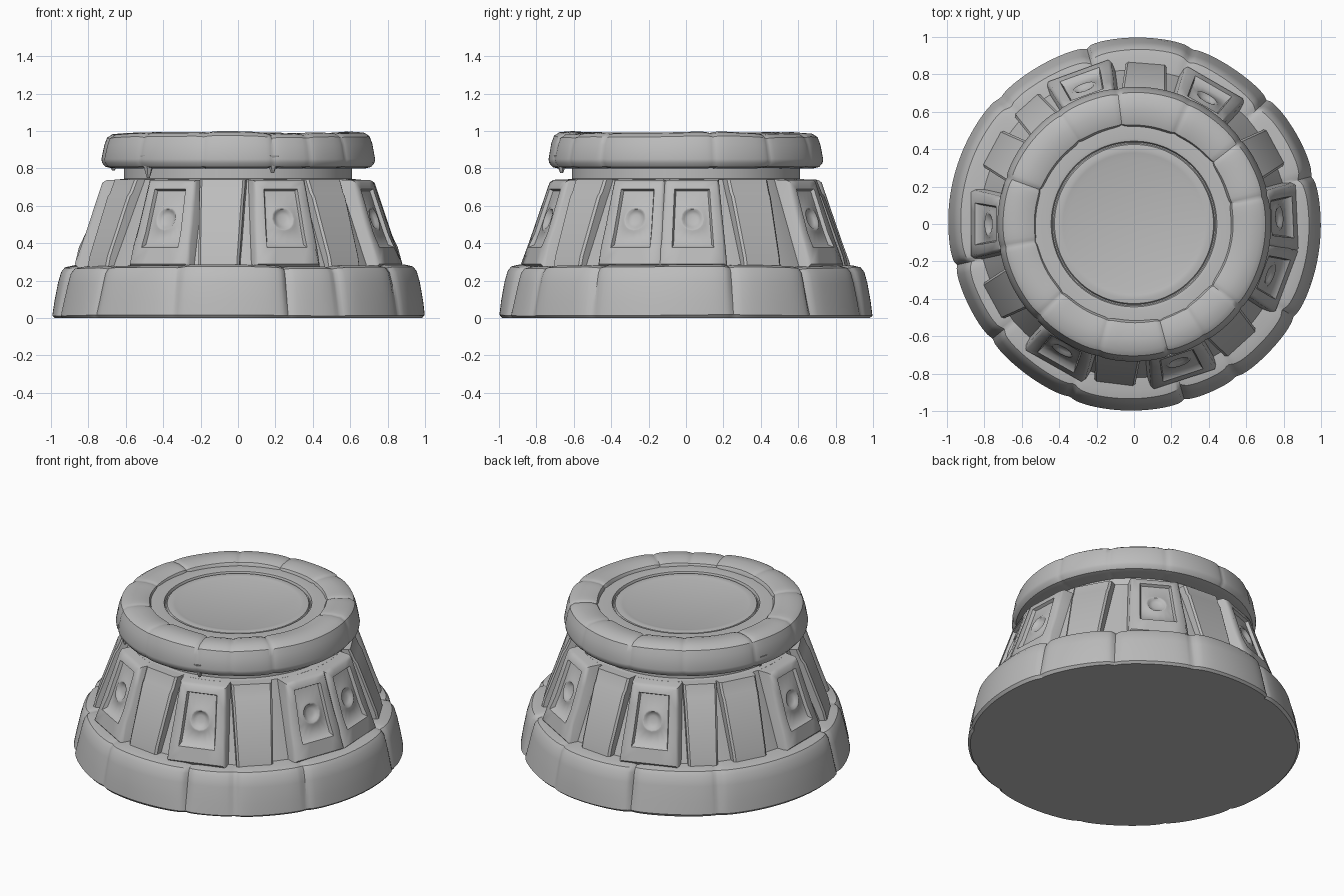
import bpy, bmesh, math, random
from mathutils import Vector, Matrix

random.seed(4)
if "Cube" in bpy.data.objects:
    bpy.data.objects.remove(bpy.data.objects["Cube"], do_unlink=True)

stone = bpy.data.materials.new("grey stone")
stone.use_nodes = True
grey = (0.5, 0.5, 0.5, 1)
stone.diffuse_color = grey
stone.node_tree.nodes["Principled BSDF"].inputs["Base Color"].default_value = grey


def finish(bm, name, angle=35):
    bmesh.ops.remove_doubles(bm, verts=bm.verts, dist=0.0005)
    bmesh.ops.recalc_face_normals(bm, faces=bm.faces)
    mesh = bpy.data.meshes.new(name)
    bm.to_mesh(mesh)
    bm.free()
    mesh.materials.append(stone)
    ob = bpy.data.objects.new(name, mesh)
    bpy.context.collection.objects.link(ob)
    bpy.ops.object.select_all(action='DESELECT')
    ob.select_set(True)
    bpy.context.view_layer.objects.active = ob
    bpy.ops.object.shade_smooth_by_angle(angle=math.radians(angle))


def skin(bm, loops, closed=False):
    """Bridge equal-length closed loops of points with quads."""
    rows = [[bm.verts.new(p) for p in loop] for loop in loops]
    n = len(rows[0])
    pairs = list(zip(rows, rows[1:])) + ([(rows[-1], rows[0])] if closed else [])
    for a, b in pairs:
        for i in range(n):
            j = (i + 1) % n
            bm.faces.new((a[i], a[j], b[j], b[i]))
    return rows


def lathe(name, profile, steps=128):
    bm = bmesh.new()
    turns = [math.tau * i / steps for i in range(steps)]
    skin(bm, [[(r * math.cos(t), r * math.sin(t), z) for t in turns] for r, z in profile])
    finish(bm, name)


def stone_ring(name, profile, centre, blocks, depth, low, closed=False, steps=360, wave=0.0):
    """Lathe worn blocks; blocks = (seam angle, size of the block that follows).
    Wear grows from the share `low` at the lowest points to full at the top."""
    def shape(deg):
        size, gap = 0, 999
        for k, (seam, s) in enumerate(blocks):
            gap = min(gap, abs((deg - seam + 180) % 360 - 180))
            after = (deg - seam) % 360
            following, s2 = blocks[(k + 1) % len(blocks)]
            width = (following - seam) % 360
            if after < width:
                # block size fades to the neighbour's so only a small step is left
                size = s + (s2 - s) * 0.6 * (after / width) ** 2
        return size - depth * (0.4 * math.exp(-(gap / 3.5) ** 2) + 0.6 * math.exp(-(gap / 1.1) ** 2))

    cr, cz = centre
    z0, z1 = min(p[1] for p in profile), max(p[1] for p in profile)
    sizes = [shape(360 * i / steps) for i in range(steps)]
    loops = []
    for r, z in profile:
        wear = low + (1 - low) * min(1, 2 * (z - z0) / (z1 - z0))
        loop = []
        for i in range(steps):
            t = math.tau * i / steps
            s = 1 + (sizes[i] - 1) * wear
            rr = cr + (r - cr) * s
            zz = cz + (z - cz) * s
            if z > cz:
                zz += wave * (math.sin(3 * t + 1) + 0.6 * math.sin(7 * t))
            loop.append((rr * math.cos(t), rr * math.sin(t), zz))
        loops.append(loop)
    bm = bmesh.new()
    skin(bm, loops, closed)
    finish(bm, name)


# Heavy foot ring made of worn blocks
foot_blocks = [(15, .99), (43, .97), (72, 1.0), (105, .968), (137, .995), (193, .973),
               (219, .975), (250, 1.0), (286, .975), (304, .99), (330, 1.0)]
stone_ring("foot_ring",
           [(0, 0), (.985, 0), (1.0, .015), (.992, .09), (.975, .19), (.958, .25),
            (.938, .275), (.895, .285), (.76, .287), (0, .287)],
           (0, 0), foot_blocks, 0.024, 0.5, wave=0.002)

# Sloping core and neck
lathe("core", [(0, .26), (.832, .26), (.648, .74), (.61, .745), (.61, .82), (0, .82)])

# Top ring of blocks
top_blocks = [(12, 1.0), (38, .96), (66, 1.02), (97, .98), (124, 1.0), (160, .96),
              (190, .98), (224, 1.0), (255, 1.03), (285, .98), (302, 1.02), (322, 1.0)]
stone_ring("top_ring",
           [(.52, .80), (.68, .80), (.712, .808), (.73, .83), (.733, .85), (.718, .93),
            (.703, .97), (.675, .988), (.61, .993), (.56, .989), (.53, .98), (.517, .955)],
           (.62, .88), top_blocks, 0.07, 0.5, closed=True, wave=0.003)

# Shallow dish inside the top ring
lathe("dish", [(.56, .80), (.56, .962), (.52, .962), (.46, .966), (.443, .963), (.437, .946),
               (.431, .946), (.425, .958), (.40, .962), (.38, .96), (.35, .952), (0, .951)])

# Square outline, walked corner to corner; also mapped onto a circle
side = [-1, -.5, 0, .5]
square = ([(a, -1) for a in side] + [(1, a) for a in side] +
          [(-a, 1) for a in side] + [(-1, -a) for a in side])


def face_r(z):
    """Leaning panel front that steps out into a small foot."""
    lean = .72 + .33 * (.74 - z)
    step = max(0, min(1, (.40 - z) / .05))
    return min(.872, lean + .025 * step)


def framed_panel(angle):
    turn = Matrix.Rotation(math.radians(angle), 3, 'Z')

    def point(u, z, sink):
        return turn @ Vector((face_r(z) - sink, u, z))

    def rect(wb, wt, z0, z1, sink):
        loop = []
        for a, b in square:
            f = (b + 1) / 2
            loop.append(point(a * (wb + (wt - wb) * f), z0 + (z1 - z0) * f, sink))
        return loop

    def disc(rad, sink):
        return [point(a * rad / math.hypot(a, b), .53 + b * rad / math.hypot(a, b), sink)
                for a, b in square]

    bm = bmesh.new()
    rows = skin(bm, [
        rect(.19, .15, .26, .742, .16), rect(.185, .145, .265, .738, .02),
        rect(.17, .13, .29, .725, .0), rect(.112, .094, .378, .69, .0),
        rect(.102, .085, .392, .68, .02), disc(.075, .018), disc(.064, .011),
        disc(.054, .013), disc(.044, .026), disc(.022, .033)])
    bm.faces.new(rows[-1])
    finish(bm, "framed_panel", 50)


def plain_slab(angle, width):
    turn = Matrix.Rotation(math.radians(angle), 3, 'Z')
    bm = bmesh.new()
    loops = []
    # (height, front radius, share of the half width)
    for z, r, w in [(.26, .865, .9), (.33, .85, .91), (.65, .735, .98), (.67, .72, .99), (.742, .69, 1)]:
        w *= width
        pts = [(-w - .01, .55), (-w, r - .012), (-w + .012, r),
               (w - .012, r), (w, r - .012), (w + .01, .55)]
        loops.append([turn @ Vector((q, u, z)) for u, q in pts])
    rows = skin(bm, loops)
    bm.faces.new(rows[0])
    bm.faces.new(rows[-1])
    finish(bm, "plain_slab", 25)


# Framed panels and plain slabs around the core
for a in (2.5, 60, 110, 180, 240.5, 288, 339.5):
    framed_panel(a)
for a in (29, 86, 152, 209, 263.5, 312):
    plain_slab(a + random.uniform(-.5, .5), .122)
plain_slab(132, .10)

# Chipped spurs hanging under cracks of the top ring
for a, low in ((226, .75), (285.5, .775), (165, .79)):
    bm = bmesh.new()
    bmesh.ops.create_cone(bm, cap_ends=True, segments=6, radius1=.008, radius2=.045, depth=.87 - low)
    turn = Matrix.Rotation(math.radians(a), 4, 'Z')
    bmesh.ops.transform(bm, verts=bm.verts,
                        matrix=turn @ Matrix.Translation((.69, 0, (.87 + low) / 2)))
    finish(bm, "hanging_spur")
